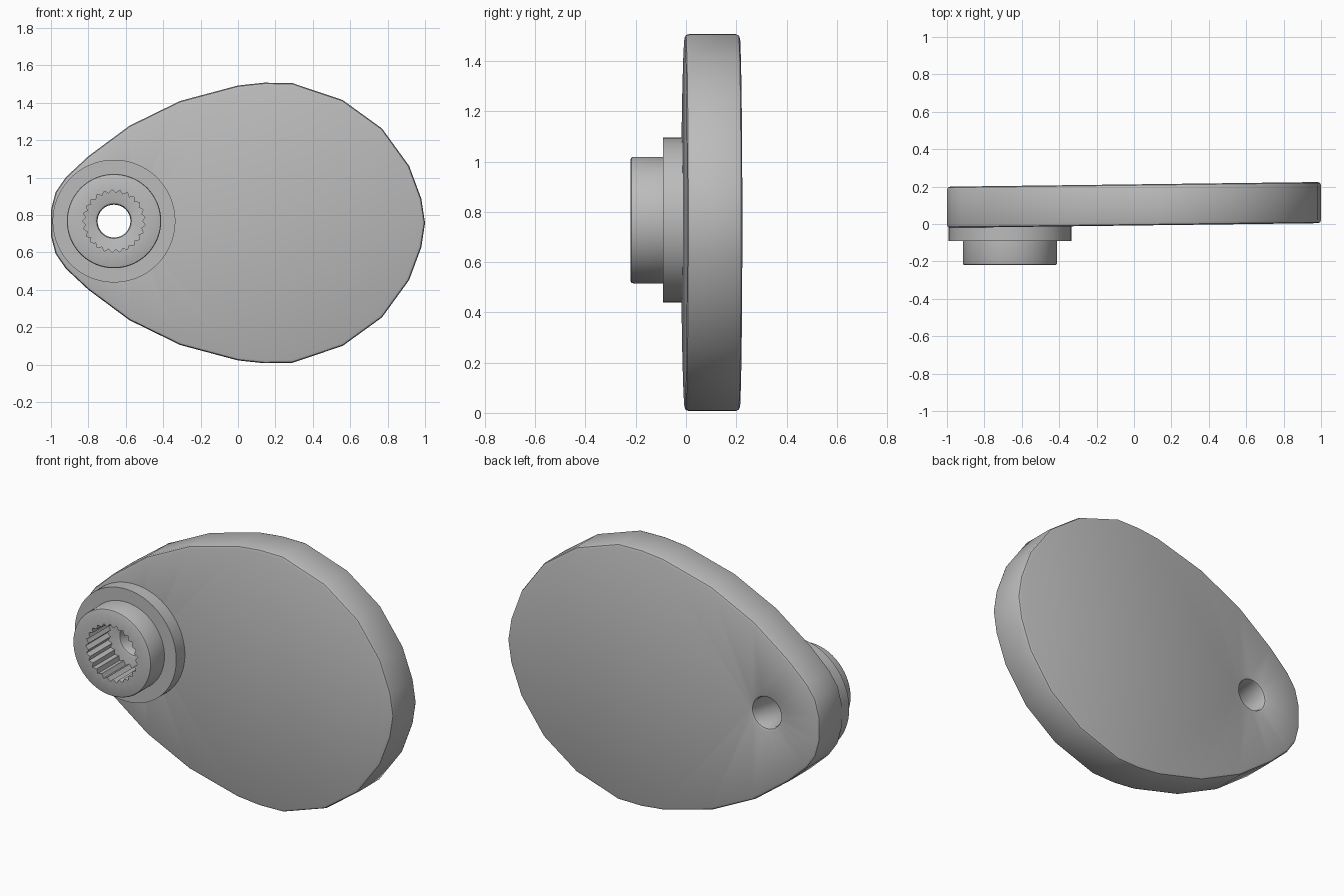
import bpy, bmesh, math
from mathutils import Vector

if "Cube" in bpy.data.objects:
    bpy.data.objects.remove(bpy.data.objects["Cube"], do_unlink=True)

grey = bpy.data.materials.new("plain_grey")
grey.use_nodes = True
grey.diffuse_color = (0.5, 0.5, 0.5, 1)
grey.node_tree.nodes["Principled BSDF"].inputs["Base Color"].default_value = grey.diffuse_color

HUB_X, HUB_Z, MID_Z = -0.663, 0.767, 0.757
THICK, TILT = 0.22, 0.0125


def finish(bm, name):
    bmesh.ops.recalc_face_normals(bm, faces=bm.faces)
    mesh = bpy.data.meshes.new(name)
    bm.to_mesh(mesh)
    bm.free()
    obj = bpy.data.objects.new(name, mesh)
    bpy.context.collection.objects.link(obj)
    mesh.materials.append(grey)
    bpy.ops.object.select_all(action="DESELECT")
    obj.select_set(True)
    bpy.context.view_layer.objects.active = obj
    bpy.ops.object.shade_smooth_by_angle(angle=math.radians(30))


def circle(radius, count):
    return [(HUB_X + radius * math.cos(math.tau * i / count),
             HUB_Z + radius * math.sin(math.tau * i / count)) for i in range(count)]


# Egg-shaped plate: half outline mirrored top to bottom, with the axle hole
half = [(-1.0, 0.07), (-0.975, 0.165), (-0.92, 0.245), (-0.8, 0.357),
        (-0.58, 0.52), (-0.31, 0.652), (0, 0.735), (0.14, 0.75), (0.29, 0.748),
        (0.56, 0.657), (0.77, 0.505), (0.915, 0.305), (0.98, 0.13)]
outline = [(x, MID_Z + h) for x, h in half] + [(1.0, MID_Z)]
outline += [(x, MID_Z - h) for x, h in reversed(half)]

bm = bmesh.new()
for loop in (outline, circle(0.088, 32)):
    verts = [bm.verts.new((x, 0, z)) for x, z in loop]
    for i, v in enumerate(verts):
        bm.edges.new((v, verts[i - 1]))
bmesh.ops.triangle_fill(bm, use_beauty=True, use_dissolve=False, edges=bm.edges[:])
back = bmesh.ops.extrude_face_region(bm, geom=bm.faces[:])["geom"]
bmesh.ops.translate(bm, vec=(0, THICK, 0),
                    verts=[g for g in back if isinstance(g, bmesh.types.BMVert)])
bmesh.ops.recalc_face_normals(bm, faces=bm.faces)
# Round the rims where a flat side meets a wall
rims = [e for e in bm.edges if len(e.link_faces) == 2
        and abs(abs(e.link_faces[0].normal.y) - abs(e.link_faces[1].normal.y)) > 0.5]
bmesh.ops.bevel(bm, geom=rims, offset=0.017, segments=2, profile=0.5,
                affect="EDGES", clamp_overlap=True)
# Slight lean of the plate along its length
for v in bm.verts:
    v.co.y += -0.008 + TILT * v.co.x
finish(bm, "egg_plate")

# Stepped hub ring with a toothed bore
TEETH, STEPS = 25, 4
N = TEETH * STEPS
tooth = (0.15, 0.159, 0.168, 0.159)
bore = [tooth[i % STEPS] for i in range(N)]
profile = [(None, 0.01), (None, -0.22), (0.243, -0.22), (0.249, -0.217),
           (0.252, -0.21), (0.252, -0.092), (0.328, -0.092), (0.328, 0.01)]
bm = bmesh.new()
rings = []
for radius, y in profile:
    ring = []
    for i in range(N):
        r, a = radius or bore[i], math.tau * i / N
        ring.append(bm.verts.new(Vector((HUB_X + r * math.cos(a), y, HUB_Z + r * math.sin(a)))))
    rings.append(ring)
for k, ring in enumerate(rings):
    prev = rings[k - 1]
    for i in range(N):
        bm.faces.new((prev[i - 1], prev[i], ring[i], ring[i - 1]))
finish(bm, "splined_hub")
